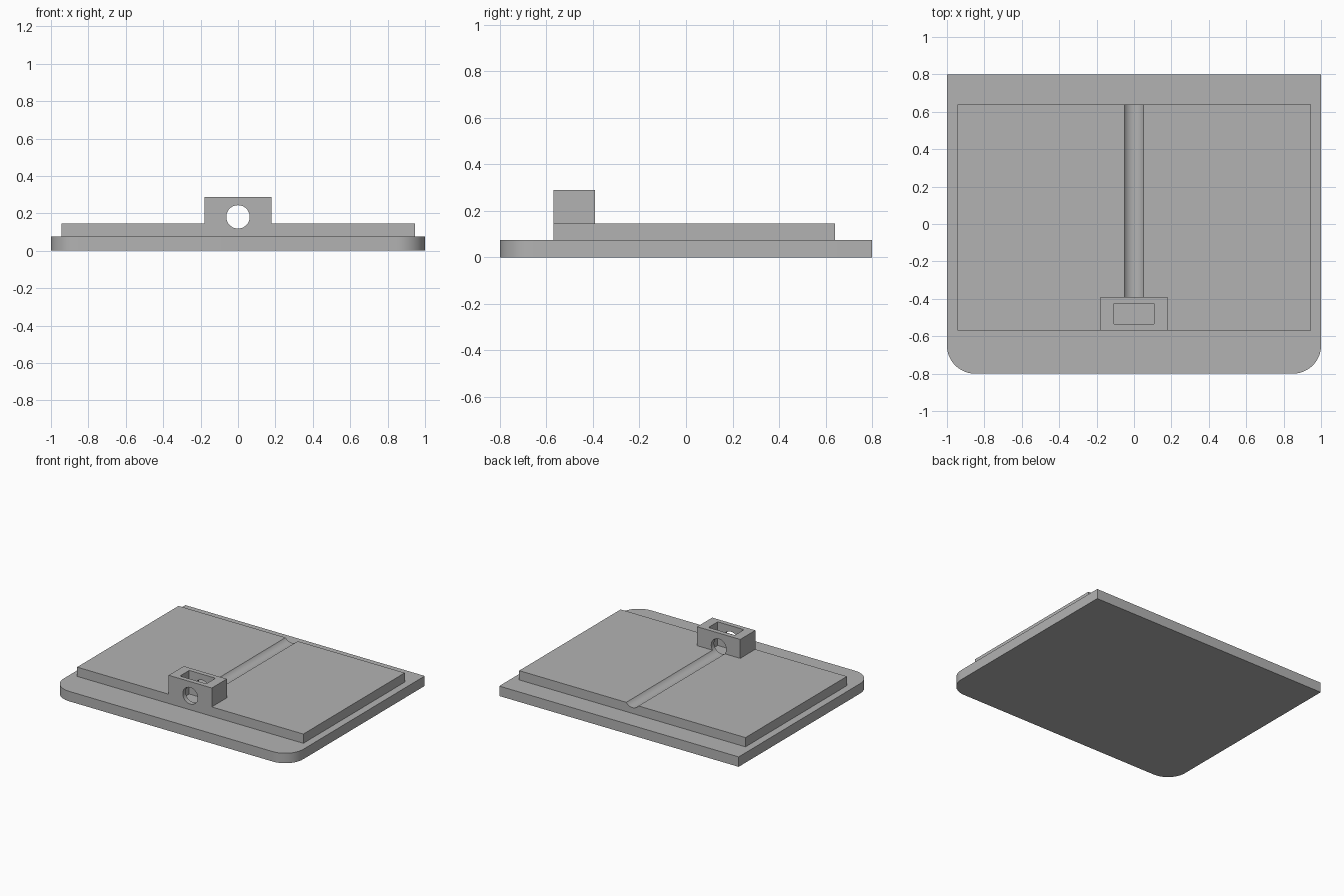
import bpy
import bmesh
from math import radians
from mathutils import Matrix, Vector

if "Cube" in bpy.data.objects:
    bpy.data.objects.remove(bpy.data.objects["Cube"], do_unlink=True)

grey = bpy.data.materials.new("plain grey")
grey.use_nodes = True
colour = (0.45, 0.45, 0.45, 1)
grey.diffuse_color = colour
grey.node_tree.nodes["Principled BSDF"].inputs["Base Color"].default_value = colour


def finish(name, bm):
    """Turn a bmesh into a grey object."""
    mesh = bpy.data.meshes.new(name)
    bm.to_mesh(mesh)
    bm.free()
    mesh.materials.append(grey)
    obj = bpy.data.objects.new(name, mesh)
    bpy.context.collection.objects.link(obj)
    return obj


def box(name, low, high, radius=0, rounded=None, segments=12):
    """Box between two corners, with chosen upright edges rounded."""
    low, high = Vector(low), Vector(high)
    bm = bmesh.new()
    bmesh.ops.create_cube(bm, size=1, matrix=Matrix.Translation((low + high) / 2)
                          @ Matrix.Diagonal((*(high - low), 1)))
    if radius:
        upright = [e for e in bm.edges
                   if abs(e.verts[0].co.z - e.verts[1].co.z) > 0.01
                   and rounded(e.verts[0].co)]
        bmesh.ops.bevel(bm, geom=upright, offset=radius, segments=segments,
                        profile=0.5, affect='EDGES')
    return finish(name, bm)


def combine(target, tool, operation):
    """Apply a boolean and remove the tool object."""
    mod = target.modifiers.new(operation, 'BOOLEAN')
    mod.operation = operation
    mod.solver = 'EXACT'
    mod.object = tool
    bpy.context.view_layer.objects.active = target
    bpy.ops.object.modifier_apply(modifier=mod.name)
    bpy.data.objects.remove(tool, do_unlink=True)


# Base slab with rounded front corners
base = box("base_slab", (-1, -0.8, 0), (1, 0.8, 0.075), 0.15, lambda co: co.y < 0)

# Raised plate merged with the guide block at its front edge
plate = box("raised_plate", (-0.945, -0.57, 0.075), (0.945, 0.64, 0.145))
combine(plate, box("guide_block", (-0.18, -0.57, 0.1), (0.18, -0.39, 0.288)), 'UNION')

# Round bore through the block, continuing as a shallow groove to the back
bm = bmesh.new()
bmesh.ops.create_cone(bm, cap_ends=True, segments=48, radius1=0.0625, radius2=0.0625,
                      depth=2, matrix=Matrix.Translation((0, 0, 0.181))
                      @ Matrix.Rotation(radians(90), 4, 'X'))
combine(plate, finish("bore_cutter", bm), 'DIFFERENCE')

# Rectangular pocket opening in the top of the block
combine(plate, box("pocket_cutter", (-0.11, -0.535, 0.11), (0.11, -0.425, 0.4),
                   0.008, lambda co: True, 3), 'DIFFERENCE')

# Smooth curved walls, crisp edges
for obj in (base, plate):
    bpy.ops.object.select_all(action='DESELECT')
    obj.select_set(True)
    bpy.context.view_layer.objects.active = obj
    bpy.ops.object.shade_smooth_by_angle(angle=radians(30))
